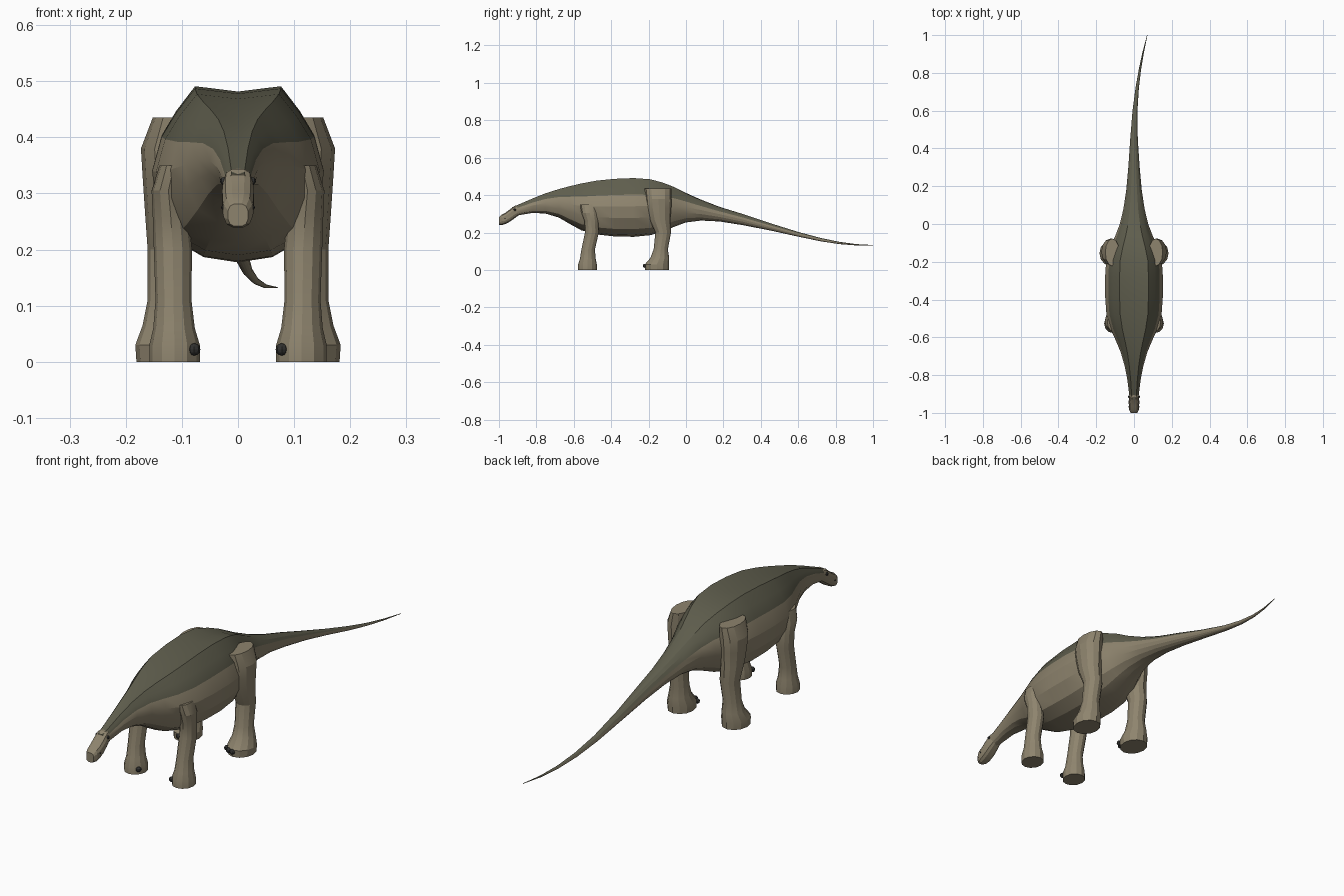
import bpy, bmesh, math
from mathutils import Vector


def material(name, rgb):
    m = bpy.data.materials.new(name)
    m.diffuse_color = (*rgb, 1)
    return m


skin = material("skin", (0.27, 0.23, 0.155))
back = material("back", (0.115, 0.112, 0.075))
dark = material("dark", (0.03, 0.03, 0.028))


def loft(name, rings, mats, face_mat=lambda i: 0, angle=20):
    """Skin a list of equal closed rings and cap both ends."""
    bm = bmesh.new()
    vs = [[bm.verts.new(p) for p in r] for r in rings]
    n = len(rings[0])
    for a, b in zip(vs, vs[1:]):
        for i in range(n):
            j = (i + 1) % n
            bm.faces.new((a[i], a[j], b[j], b[i])).material_index = face_mat(i)
    bm.faces.new(vs[0])
    bm.faces.new(vs[-1])
    bmesh.ops.recalc_face_normals(bm, faces=bm.faces)
    me = bpy.data.meshes.new(name)
    bm.to_mesh(me)
    bm.free()
    ob = bpy.data.objects.new(name, me)
    bpy.context.collection.objects.link(ob)
    for m in mats:
        me.materials.append(m)
    bpy.context.view_layer.objects.active = ob
    ob.select_set(True)
    bpy.ops.object.shade_smooth_by_angle(angle=math.radians(angle))
    ob.select_set(False)
    return ob


# Body, neck and tail: y, top, bottom, half width
stations = [
    (-0.93, 0.335, 0.275, 0.022), (-0.89, 0.352, 0.293, 0.027), (-0.82, 0.382, 0.305, 0.036),
    (-0.75, 0.410, 0.301, 0.050), (-0.68, 0.432, 0.280, 0.070), (-0.62, 0.448, 0.245, 0.095),
    (-0.56, 0.462, 0.212, 0.122), (-0.48, 0.477, 0.190, 0.146), (-0.38, 0.487, 0.179, 0.153),
    (-0.28, 0.491, 0.177, 0.153), (-0.19, 0.485, 0.186, 0.147), (-0.12, 0.468, 0.205, 0.125),
    (-0.06, 0.445, 0.232, 0.098), (0.00, 0.413, 0.254, 0.075), (0.08, 0.376, 0.264, 0.056),
    (0.18, 0.337, 0.259, 0.041), (0.30, 0.300, 0.240, 0.030), (0.45, 0.250, 0.211, 0.020),
    (0.60, 0.203, 0.178, 0.013), (0.72, 0.171, 0.153, 0.009), (0.82, 0.150, 0.138, 0.006),
    (0.91, 0.138, 0.131, 0.004), (1.00, 0.133, 0.131, 0.001)]
# Half sections (x, height fraction): ridged trunk and round tail
ridged = [(0, 0.97), (0.5, 1), (0.72, 0.86), (0.89, 0.72), (1, 0.52), (0.95, 0.32), (0.75, 0.13), (0.4, 0.03), (0, 0)]
rounded = [(math.sin(math.pi * k / 8), 0.5 + 0.5 * math.cos(math.pi * k / 8)) for k in range(9)]


def body_ring(y, top, bot, w):
    t = min(1, max(0, (y + 0.2) / 0.3))
    bend = 0.07 * max(0, (y - 0.45) / 0.55) ** 2
    half = [((a[0] * (1 - t) + b[0] * t) * w, bot + (a[1] * (1 - t) + b[1] * t) * (top - bot))
            for a, b in zip(ridged, rounded)]
    full = half + [(-x, z) for x, z in half[-2:0:-1]]
    return [(x + bend, y, z) for x, z in full]


loft("body", [body_ring(*s) for s in stations], [skin, back],
     lambda i: 1 if i < 3 or i > 12 else 0)

# Head: y, top, bottom, half width
head_st = [(-0.89, 0.346, 0.296, 0.022), (-0.915, 0.344, 0.276, 0.027), (-0.94, 0.326, 0.258, 0.029),
           (-0.965, 0.307, 0.245, 0.028), (-0.985, 0.297, 0.239, 0.026), (-1.0, 0.282, 0.241, 0.018)]


def oval(y, top, bot, w, n=12):
    pts = []
    for k in range(n):
        a = 2 * math.pi * (k + 0.5) / n
        c, s = math.cos(a), math.sin(a)
        pts.append((w * math.copysign(abs(c) ** 0.7, c), y,
                    (top + bot) / 2 + (top - bot) / 2 * math.copysign(abs(s) ** 0.7, s)))
    return pts


loft("head", [oval(*s) for s in head_st], [skin])


def bead(name, pos, r):
    bpy.ops.mesh.primitive_uv_sphere_add(segments=8, ring_count=6, radius=r, location=pos)
    ob = bpy.context.object
    ob.name = name
    ob.data.materials.append(dark)
    ob.select_set(False)


# Legs: z, centre x, centre y, x radius, y radius
hind = [(0, 0.128, -0.155, 0.053, 0.063), (0.03, 0.128, -0.155, 0.055, 0.065),
        (0.065, 0.126, -0.140, 0.044, 0.050), (0.11, 0.124, -0.135, 0.037, 0.038),
        (0.20, 0.122, -0.122, 0.039, 0.042), (0.27, 0.123, -0.140, 0.043, 0.056),
        (0.33, 0.124, -0.145, 0.046, 0.066), (0.38, 0.124, -0.147, 0.049, 0.070),
        (0.435, 0.115, -0.150, 0.037, 0.073)]
fore = [(0, 0.113, -0.527, 0.045, 0.050), (0.03, 0.113, -0.527, 0.045, 0.050),
        (0.06, 0.114, -0.525, 0.037, 0.042), (0.11, 0.115, -0.523, 0.032, 0.036),
        (0.20, 0.116, -0.503, 0.034, 0.037), (0.26, 0.120, -0.505, 0.032, 0.037),
        (0.305, 0.124, -0.515, 0.030, 0.044), (0.35, 0.114, -0.519, 0.026, 0.048)]


def leg_ring(st, side, n=12):
    z, x, y, rx, ry = st
    return [(side * x + rx * math.cos(2 * math.pi * k / n), y + ry * math.sin(2 * math.pi * k / n), z)
            for k in range(n)]


for side, label in ((1, "right"), (-1, "left")):
    loft(f"hind_leg_{label}", [leg_ring(s, side) for s in hind], [skin])
    loft(f"front_leg_{label}", [leg_ring(s, side) for s in fore], [skin])
    # Claws: three on each hind foot, one on each front foot
    for x, y in ((0.087, -0.200), (0.106, -0.215), (0.127, -0.220)):
        bead(f"hind_claw_{label}", (side * x, y, 0.022), 0.011)
    bead(f"front_claw_{label}", (side * 0.078, -0.560, 0.022), 0.011)
    bead(f"eye_{label}", (side * 0.025, -0.915, 0.322), 0.007)
    bead(f"nostril_{label}", (side * 0.026, -0.968, 0.275), 0.004)
